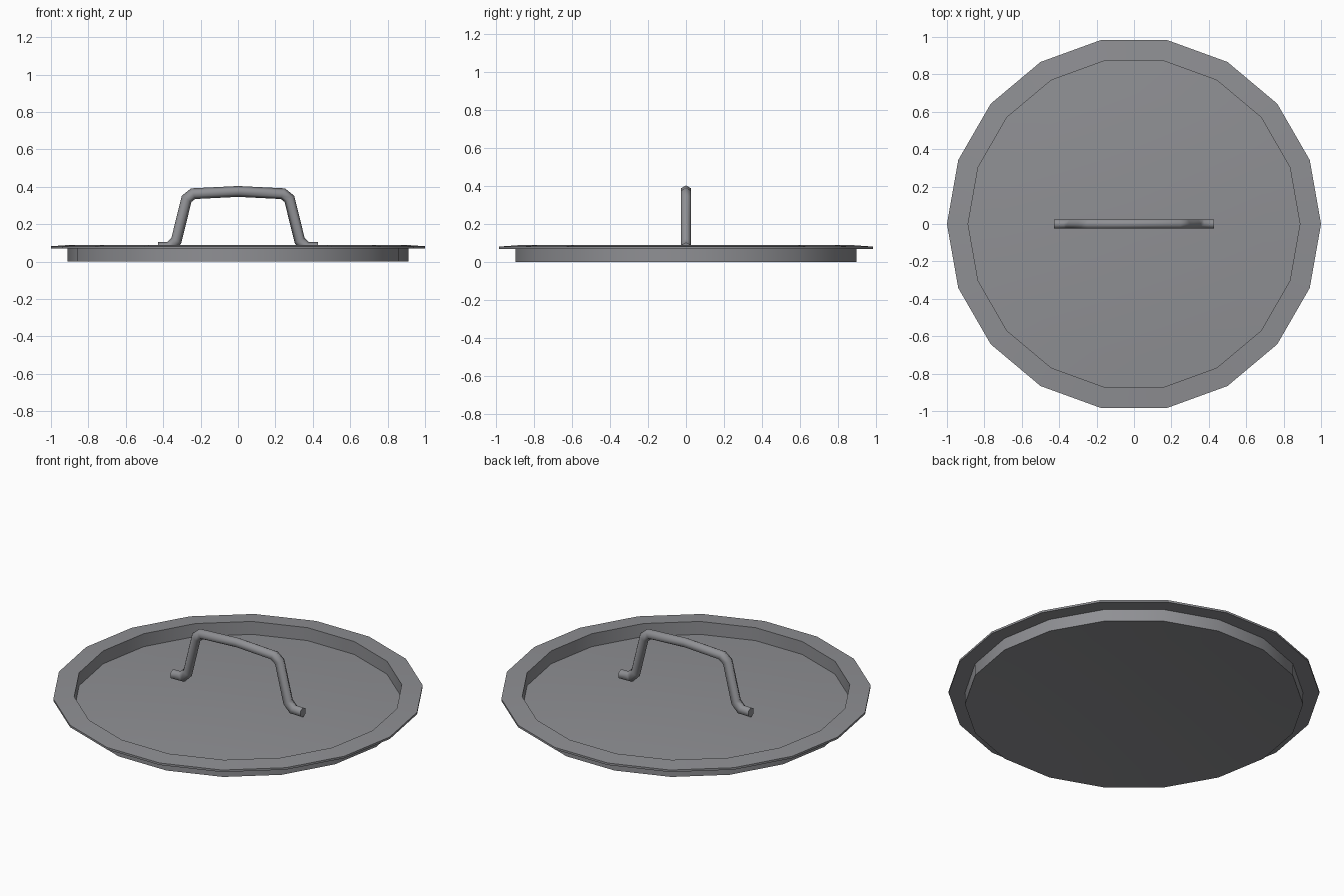
import bpy, bmesh, math
from mathutils import Vector

cube = bpy.data.objects.get("Cube")
if cube:
    bpy.data.objects.remove(cube, do_unlink=True)

steel = bpy.data.materials.new("grey_steel")
steel.use_nodes = True
colour = (0.275, 0.278, 0.295, 1)
steel.diffuse_color = colour
steel.node_tree.nodes["Principled BSDF"].inputs["Base Color"].default_value = colour


def make_object(name, bm, angle):
    bmesh.ops.recalc_face_normals(bm, faces=bm.faces[:])
    mesh = bpy.data.meshes.new(name)
    bm.to_mesh(mesh)
    bm.free()
    mesh.materials.append(steel)
    obj = bpy.data.objects.new(name, mesh)
    bpy.context.collection.objects.link(obj)
    bpy.ops.object.select_all(action='DESELECT')
    obj.select_set(True)
    bpy.context.view_layer.objects.active = obj
    bpy.ops.object.shade_smooth_by_angle(angle=math.radians(angle))
    return obj


def skin_rings(name, rings, angle):
    """Bridge a list of equal rings and cap both ends."""
    bm = bmesh.new()
    loops = [[bm.verts.new(p) for p in ring] for ring in rings]
    n = len(loops[0])
    for a, b in zip(loops, loops[1:]):
        for i in range(n):
            j = (i + 1) % n
            bm.faces.new((a[i], a[j], b[j], b[i]))
    bm.faces.new(loops[0])
    bm.faces.new(loops[-1])
    return make_object(name, bm, angle)


def circle(r, z, sides=18):
    steps = [math.tau * i / sides for i in range(sides)]
    return [(r * math.cos(t), r * math.sin(t), z) for t in steps]


def dome(edge_r, edge_z, rise=0.032):
    """Gently bulging sheet, from its edge to a small middle ring."""
    return [(edge_r * f, edge_z + rise * (1 - f * f))
            for f in (1, 0.8, 0.6, 0.4, 0.2, 0.05)]


# Sunken lid: domed underside, outer wall, flared rim, inner wall, domed floor
profile = dome(0.912, 0)[::-1]
profile += [(0.912, 0.072), (1.0, 0.07), (1.0, 0.082), (0.887, 0.09)]
profile += dome(0.887, 0.013)
skin_rings("lid", [circle(r, z) for r, z in profile], 30)

# Bent hexagonal handle: one half of the path, mirrored across x
half = [(0.428, 0.075), (0.365, 0.076), (0.33, 0.112),
        (0.275, 0.335), (0.24, 0.363)]
path = [Vector((-x, 0, z)) for x, z in half] + [Vector((0, 0, 0.375))]
path += [Vector((x, 0, z)) for x, z in reversed(half)]
radius = 0.029
rings = []
for i, p in enumerate(path):
    before = (p - path[max(i - 1, 0)]).normalized()
    after = (path[min(i + 1, len(path) - 1)] - p).normalized()
    tangent = (before + after).normalized()
    normal = Vector((-tangent.z, 0, tangent.x))
    miter = 1 / max(tangent.dot(before), tangent.dot(after))
    rings.append([p + normal * (radius * miter * math.cos(t))
                  + Vector((0, radius * math.sin(t), 0))
                  for t in (math.tau * k / 6 for k in range(6))])
skin_rings("handle", rings, 65)
